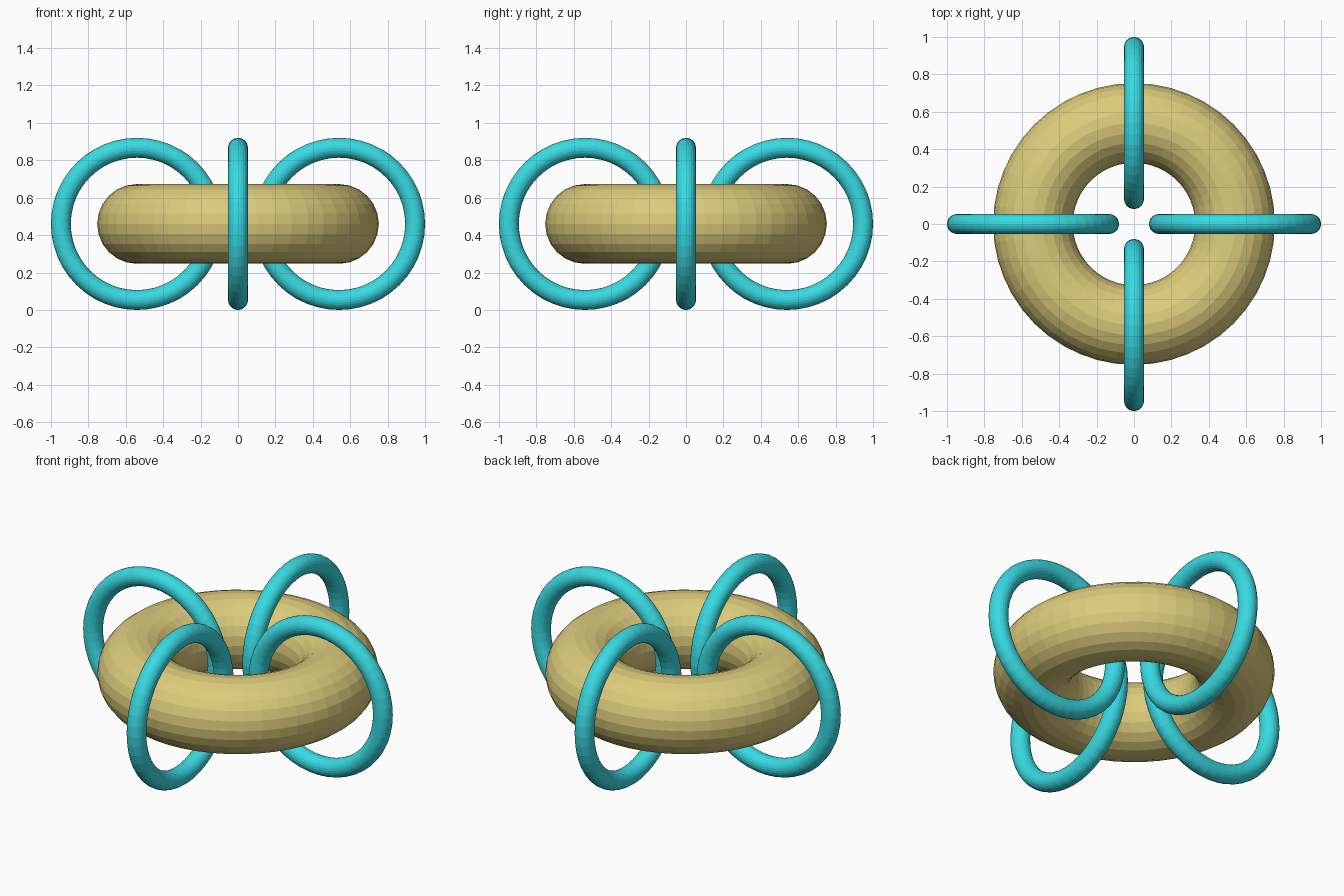
import bpy
from math import pi, cos, sin

if "Cube" in bpy.data.objects:
    bpy.data.objects.remove(bpy.data.objects["Cube"])

MAJOR, MINOR = 0.54, 0.213   # thick ring
LINK_R, LINK_T = 0.407, 0.053  # thin linked rings
Z = LINK_R + LINK_T


def material(name, color):
    m = bpy.data.materials.new(name)
    m.diffuse_color = color
    m.use_nodes = True
    m.node_tree.nodes["Principled BSDF"].inputs["Base Color"].default_value = m.diffuse_color
    return m


def ring(name, major, minor, loc, rot, mat):
    bpy.ops.mesh.primitive_torus_add(
        major_radius=major, minor_radius=minor,
        major_segments=48, minor_segments=24, location=loc, rotation=rot)
    ob = bpy.context.object
    ob.name = name
    ob.data.materials.append(mat)
    return ob


yellow = material("yellow", (0.72, 0.60, 0.20, 1))
cyan = material("cyan", (0.04, 0.70, 0.76, 1))

# Thick flat-lying ring
ring("main_ring", MAJOR, MINOR, (0, 0, Z), (0, 0, 0), yellow)

# Four upright rings threaded around its tube
for i, side in enumerate(("right", "back", "left", "front")):
    a = i * pi / 2
    ring(side + "_link", LINK_R, LINK_T,
         (MAJOR * cos(a), MAJOR * sin(a), Z), (pi / 2, 0, a), cyan)
